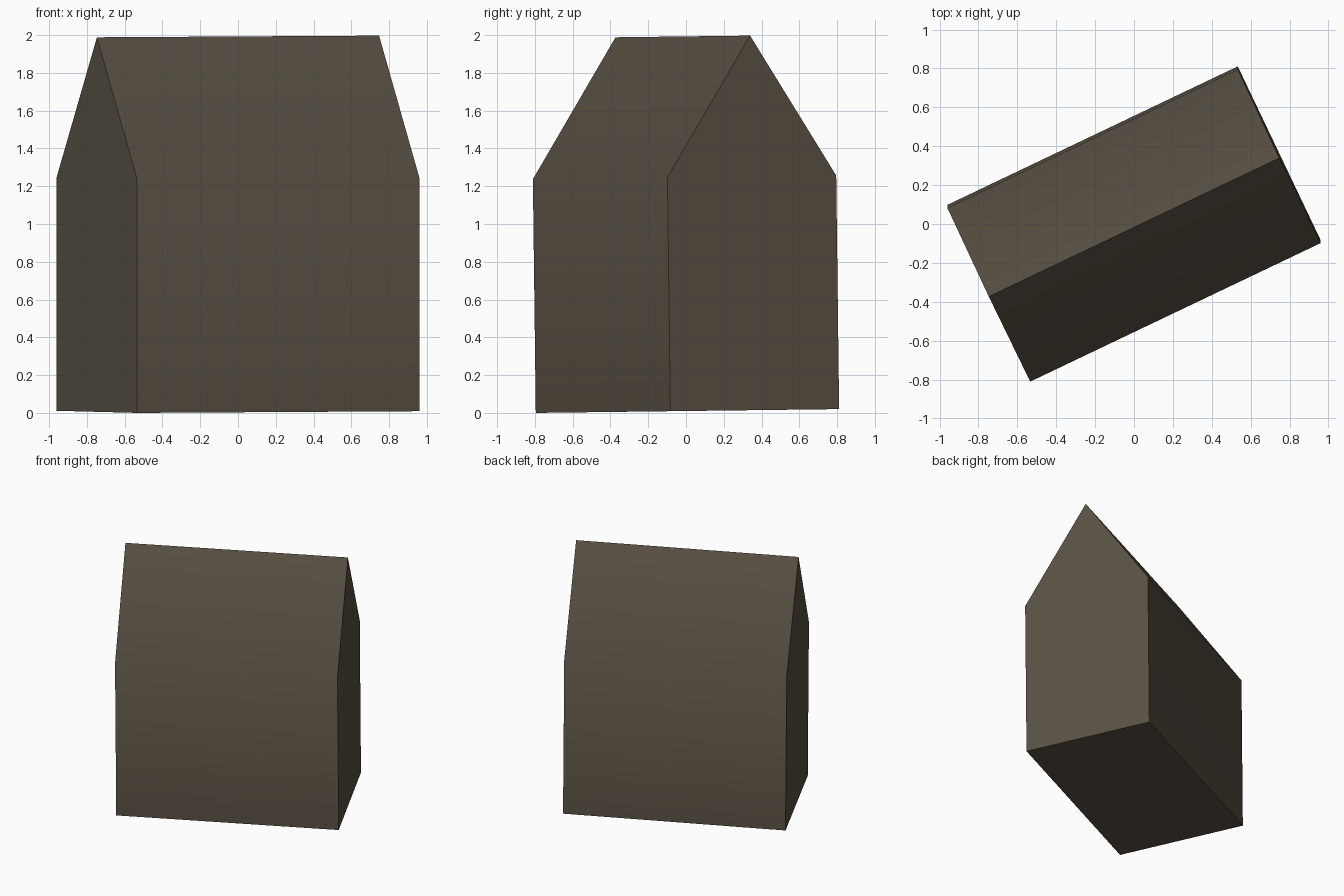
import bpy, bmesh, math
from mathutils import Matrix

if "Cube" in bpy.data.objects:
    bpy.data.objects.remove(bpy.data.objects["Cube"])

LENGTH, WIDTH, EAVE, RIDGE = 1.655, 0.99, 1.237, 1.983

# dark brown-grey surface
mat = bpy.data.materials.new("dark_taupe")
mat.diffuse_color = (0.10, 0.081, 0.057, 1.0)
mat.use_nodes = True
mat.node_tree.nodes["Principled BSDF"].inputs["Base Color"].default_value = mat.diffuse_color

# gabled house body: end profile extruded along its length
bm = bmesh.new()
h = WIDTH / 2
profile = [(-h, 0), (h, 0), (h, EAVE), (0, RIDGE), (-h, EAVE)]
end = bm.faces.new([bm.verts.new((-LENGTH / 2, y, z)) for y, z in profile])
ext = bmesh.ops.extrude_face_region(bm, geom=[end], use_keep_orig=True)
verts = [g for g in ext["geom"] if isinstance(g, bmesh.types.BMVert)]
bmesh.ops.translate(bm, verts=verts, vec=(LENGTH, 0, 0))
bmesh.ops.recalc_face_normals(bm, faces=bm.faces)

# turned on the ground plane with a very slight lean, then set on the floor
bm.transform(Matrix.Rotation(0.0125, 4, 'X') @ Matrix.Rotation(math.radians(25.5), 4, 'Z'))
low = min(v.co.z for v in bm.verts)
mid = [(min(v.co[i] for v in bm.verts) + max(v.co[i] for v in bm.verts)) / 2 for i in (0, 1)]
bm.transform(Matrix.Translation((-mid[0], -mid[1], -low)))

mesh = bpy.data.meshes.new("house_body")
bm.to_mesh(mesh)
bm.free()
mesh.materials.append(mat)
body = bpy.data.objects.new("house_body", mesh)
bpy.context.collection.objects.link(body)

# soft eaves, sharp ridge and gable edges
bpy.context.view_layer.objects.active = body
body.select_set(True)
bpy.ops.object.shade_smooth_by_angle(angle=math.radians(45))
